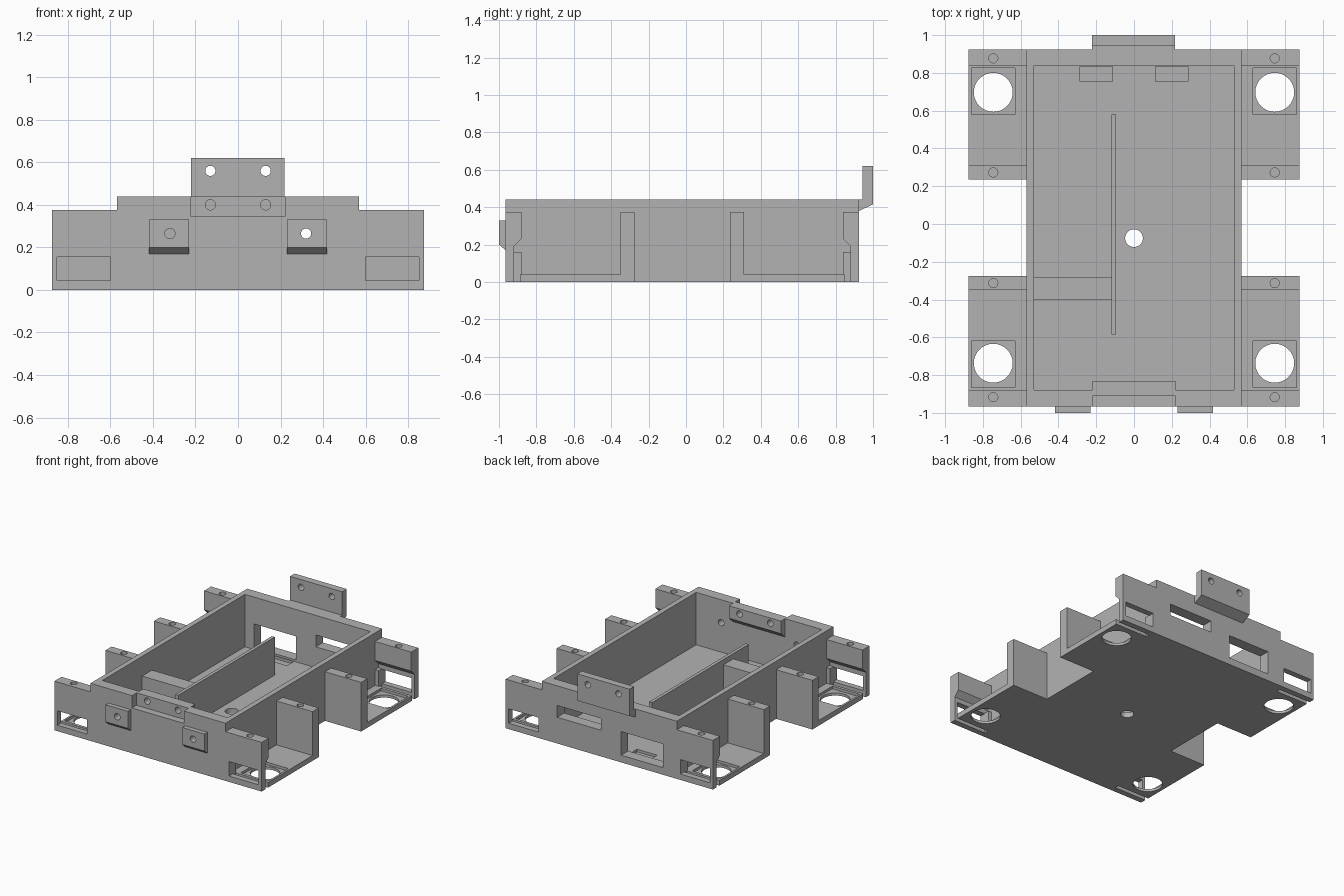
import bpy, bmesh
from mathutils import Matrix, Vector

cube = bpy.data.objects.get("Cube")
if cube:
    bpy.data.objects.remove(cube, do_unlink=True)

grey = bpy.data.materials.new("plain grey")
grey.use_nodes = True
COLOUR = (0.45, 0.45, 0.45, 1)
grey.diffuse_color = COLOUR
grey.node_tree.nodes["Principled BSDF"].inputs["Base Color"].default_value = COLOUR


def finish(name, bm):
    bmesh.ops.recalc_face_normals(bm, faces=bm.faces)
    mesh = bpy.data.meshes.new(name)
    bm.to_mesh(mesh)
    bm.free()
    mesh.materials.append(grey)
    obj = bpy.data.objects.new(name, mesh)
    bpy.context.collection.objects.link(obj)
    return obj


def box(name, x, y, z):
    bm = bmesh.new()
    spans = [sorted(s) for s in (x, y, z)]
    size = [b - a for a, b in spans]
    mid = Vector([(a + b) / 2 for a, b in spans])
    bmesh.ops.create_cube(bm, size=1, matrix=Matrix.Translation(mid) @ Matrix.Diagonal((*size, 1)))
    return finish(name, bm)


def prism(name, points, span, axis="X"):
    """Extrude a (y, z) profile along X, or an (x, y) outline along Z."""
    bm = bmesh.new()
    a, b = span
    along = Vector((b - a, 0, 0)) if axis == "X" else Vector((0, 0, b - a))
    verts = [bm.verts.new((a, u, v) if axis == "X" else (u, v, a)) for u, v in points]
    face = bm.faces.new(verts)
    new = bmesh.ops.extrude_face_region(bm, geom=[face])["geom"]
    bmesh.ops.translate(bm, vec=along, verts=[g for g in new if isinstance(g, bmesh.types.BMVert)])
    return finish(name, bm)


def drill(centre, radius, depth, axis="Z"):
    bm = bmesh.new()
    turn = Matrix.Rotation(1.5707963, 4, "X") if axis == "Y" else Matrix()
    bmesh.ops.create_cone(bm, cap_ends=True, segments=32, radius1=radius, radius2=radius,
                          depth=depth, matrix=Matrix.Translation(centre) @ turn)
    return finish("drill_cutter", bm)


def slot(x, y, z):
    return box("slot_cutter", x, y, z)


def cut(obj, cutters):
    """Subtract the cutters, bake the result and remove the cutters."""
    for c in cutters:
        c.hide_render = True
        mod = obj.modifiers.new("cut", "BOOLEAN")
        mod.operation, mod.solver, mod.object = "DIFFERENCE", "EXACT", c
    bpy.context.view_layer.update()
    baked = bpy.data.meshes.new_from_object(obj.evaluated_get(bpy.context.evaluated_depsgraph_get()))
    obj.modifiers.clear()
    obj.data = baked
    for c in cutters:
        bpy.data.objects.remove(c, do_unlink=True)


# The tray is symmetric about this line, front to back
MID = -0.02
FLOOR, WING_TOP, TOP = 0.04, 0.375, 0.44
OUT, BODY, INNER = 0.875, 0.57, 0.53
ENDS = ((-1, "front"), (1, "rear"))
SIDES = ((-1, "right"), (1, "left"))


def ey(s, d):
    return MID + s * d


# Floor plate with narrow waist
quarter = [(OUT, 0.945), (OUT, 0.255), (BODY, 0.255)]
right_half = [(x, ey(1, d)) for x, d in quarter] + [(x, ey(-1, d)) for x, d in reversed(quarter)]
left_half = [(-x, y) for x, y in reversed(right_half)]
floor = prism("floor", right_half + left_half, (0, FLOOR), "Z")
floor_cuts = [drill((0, -0.075, 0), 0.047, 0.3)]
for sx, _ in SIDES:
    floor_cuts.append(slot((sx * 0.115, sx * 0.285), (0.755, 0.835), (0.02, 0.1)))
    for s, _ in ENDS:
        floor_cuts += [
            slot((sx * 0.63, sx * 0.86), (ey(s, 0.6), ey(s, 0.845)), (0.02, 0.1)),
            slot((sx * 0.6, sx * 0.9), (ey(s, 0.868), ey(s, 0.9)), (-0.1, 0.1)),
            drill((sx * 0.745, ey(s, 0.717), 0), 0.103, 0.3)]
cut(floor, floor_cuts)

# Long side walls
for sx, side in SIDES:
    box(side + "_side_wall", (sx * INNER, sx * BODY), (ey(-1, 0.86), ey(1, 0.86)), (FLOOR, TOP))

# Corner wings: undercut end wall with window, and an inner bracket wall
wing_profile = [(0.945, FLOOR), (0.9, FLOOR), (0.9, 0.19), (0.86, 0.23),
                (0.86, WING_TOP), (0.945, WING_TOP)]
for s, end in ENDS:
    for sx, side in SIDES:
        tag = end + "_" + side
        wall = prism(tag + "_wing_wall", [(ey(s, d), z) for d, z in wing_profile],
                     (sx * BODY, sx * OUT))
        cut(wall, [slot((sx * 0.6, sx * 0.85), (ey(s, 0.85), ey(s, 1)), (0.045, 0.155)),
                   drill((sx * 0.745, ey(s, 0.897), WING_TOP), 0.024, 0.2)])
        box(tag + "_window_lip", (sx * BODY, sx * 0.6), (ey(s, 0.86), ey(s, 0.9)), (FLOOR, 0.16))
        bracket = box(tag + "_bracket", (sx * BODY, sx * OUT),
                      (ey(s, 0.255), ey(s, 0.33)), (FLOOR, WING_TOP))
        cut(bracket, [drill((sx * 0.745, ey(s, 0.293), WING_TOP), 0.024, 0.2)])


def screw_holes(x, y, z):
    return [drill((sx * x, y, z), 0.024, 0.3, "Y") for sx, _ in SIDES]


# Front wall with recess for the neighbouring tab
front = box("front_wall", (-BODY, BODY), (ey(-1, 0.86), ey(-1, 0.945)), (FLOOR, TOP))
cut(front, [slot((-0.22, 0.22), (-1.1, -0.91), (0.345, 0.6))]
    + screw_holes(0.13, -0.92, 0.4) + screw_holes(0.32, -0.92, 0.265))
block = prism("front_inner_block", [(-0.88, TOP), (-0.83, TOP), (-0.83, 0.345), (-0.88, 0.3)],
              (-0.22, 0.22))
cut(block, screw_holes(0.13, -0.86, 0.4))

# Chamfered pads on the front face
pad_profile = [(-0.965, 0.33), (-1, 0.33), (-1, 0.2), (-0.965, 0.17)]
for sx, side in SIDES:
    pad = prism(side + "_front_pad", pad_profile, (sx * 0.23, sx * 0.418))
    cut(pad, screw_holes(0.32, -0.98, 0.265))

# Rear wall with a slim and a tall opening
rear = box("rear_wall", (-BODY, BODY), (ey(1, 0.86), ey(1, 0.945)), (FLOOR, TOP))
cut(rear, [slot((0.07, 0.44), (0.7, 1.1), (0.2, 0.29)),
           slot((-0.455, -0.1), (0.7, 1.1), (0.055, 0.235))])

# Raised rear tab
tab = prism("rear_tab", [(0.925, 0.38), (1, 0.415), (1, 0.62), (0.945, 0.62),
                         (0.945, TOP), (0.925, TOP)], (-0.222, 0.218))
cut(tab, screw_holes(0.13, 0.97, 0.56))

# Inner divider and cross block
box("divider", (-0.12, -0.095), (-0.585, 0.58), (FLOOR, 0.33))
box("cross_block", (-INNER, -0.12), (-0.4, -0.28), (FLOOR, 0.29))
